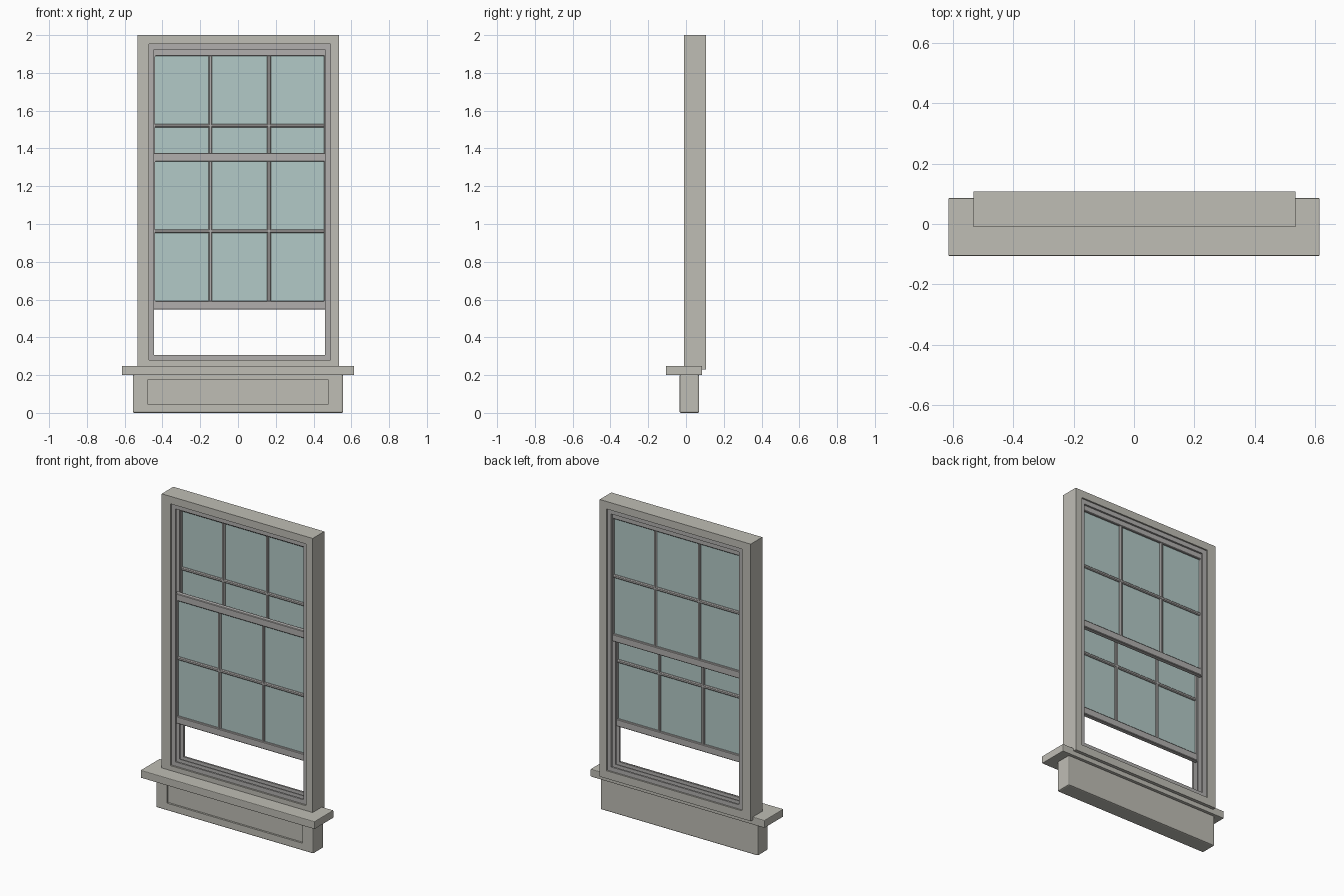
import bpy, bmesh

if "Cube" in bpy.data.objects:
    bpy.data.objects.remove(bpy.data.objects["Cube"])

CX = 0.0085  # centre of the window opening


def material(name, rgb):
    m = bpy.data.materials.new(name)
    m.diffuse_color = (*rgb, 1)
    m.use_nodes = True
    m.node_tree.nodes["Principled BSDF"].inputs["Base Color"].default_value = m.diffuse_color
    return m


STONE = material("warm_grey", (0.52, 0.51, 0.46))
PAINT = material("sash_grey", (0.44, 0.43, 0.42))
GLASS = material("pale_glass", (0.45, 0.59, 0.57))


def finish(bm, name, mat, bevel=0.0, segments=1):
    bmesh.ops.recalc_face_normals(bm, faces=bm.faces[:])
    me = bpy.data.meshes.new(name)
    bm.to_mesh(me)
    bm.free()
    ob = bpy.data.objects.new(name, me)
    bpy.context.collection.objects.link(ob)
    me.materials.append(mat)
    if bevel:
        b = ob.modifiers.new("bevel", 'BEVEL')
        b.width, b.segments = bevel, segments
    return ob


def box_mesh(x0, x1, y0, y1, z0, z1):
    bm = bmesh.new()
    bmesh.ops.create_cube(bm, size=1)
    for v in bm.verts:
        v.co = (x1 if v.co.x > 0 else x0, y1 if v.co.y > 0 else y0, z1 if v.co.z > 0 else z0)
    return bm


def box(name, mat, bounds, bevel=0.0, segments=1):
    return finish(box_mesh(*bounds), name, mat, bevel, segments)


def ring(name, mat, outer, inner, y0, y1, bevel=0.0):
    """Rectangular frame; outer and inner are (x0, x1, z0, z1)."""
    bm = bmesh.new()
    loops = []
    for (a, b, c, d), y in ((outer, y0), (inner, y0), (inner, y1), (outer, y1)):
        loops.append([bm.verts.new((x, y, z)) for x, z in ((a, c), (b, c), (b, d), (a, d))])
    for k in range(4):
        p, q = loops[k], loops[(k + 1) % 4]
        for i in range(4):
            j = (i + 1) % 4
            bm.faces.new((p[i], p[j], q[j], q[i]))
    return finish(bm, name, mat, bevel)


def sash(name, z0, y0):
    """Six-pane sliding sash, 0.83 tall and 0.03 deep."""
    z1, y1, ym = z0 + 0.83, y0 + 0.03, y0 + 0.015
    xo, xi, rail = 0.466, 0.447, 0.046
    ring(name + "_frame", PAINT, (CX - xo, CX + xo, z0, z1),
         (CX - xi, CX + xi, z0 + rail, z1 - rail), y0, y1, 0.003)
    # glazing bars
    for i, dx in enumerate((-0.155, 0.155)):
        box(f"{name}_upright_bar_{i}", PAINT,
            (CX + dx - 0.01, CX + dx + 0.01, ym - 0.012, ym + 0.012, z0 + 0.04, z1 - 0.04), 0.005)
    zc = (z0 + z1) / 2
    box(name + "_cross_bar", PAINT,
        (CX - xi - 0.005, CX + xi + 0.005, ym - 0.012, ym + 0.012, zc - 0.01, zc + 0.01), 0.005)
    # glass sheet
    box(name + "_glass", GLASS,
        (CX - xi - 0.005, CX + xi + 0.005, ym - 0.002, ym + 0.002, z0 + 0.04, z1 - 0.04))


# outer casing
step = (CX - 0.48, CX + 0.48, 0.28, 1.952)
ring("casing", STONE, (-0.532, 0.535, 0.23, 2.0), step, -0.01, 0.107)

# jamb liner strips that form the sash tracks
liner_outer = (CX - 0.485, CX + 0.485, 0.275, 1.957)
liner_inner = (CX - 0.452, CX + 0.452, 0.307, 1.923)
for label, y0, y1 in (("front", 0.001, 0.013), ("middle", 0.045, 0.053), ("back", 0.085, 0.097)):
    ring(label + "_track_strip", PAINT, liner_outer, liner_inner, y0, y1)

# sliding sashes
sash("lower_sash", 0.547, 0.014)
sash("upper_sash", 1.105, 0.054)

# sill
box("sill", STONE, (-0.615, 0.615, -0.106, 0.086, 0.2, 0.249), 0.004, 2)

# apron with a sunken front panel
bm = box_mesh(-0.557, 0.557, -0.035, 0.07, 0.0, 0.202)
bmesh.ops.bevel(bm, geom=bm.edges[:], offset=0.008, segments=2, profile=0.5, affect='EDGES')
bm.normal_update()
front = max((f for f in bm.faces if f.normal.y < -0.99), key=lambda f: f.calc_area())
for y in (-0.035, -0.023):
    bmesh.ops.inset_region(bm, faces=[front], thickness=0.01, use_even_offset=True)
    zc = front.calc_center_median().z
    for v in front.verts:
        v.co = (0.479 if v.co.x > 0 else -0.479, y, 0.175 if v.co.z > zc else 0.048)
finish(bm, "apron", STONE)
